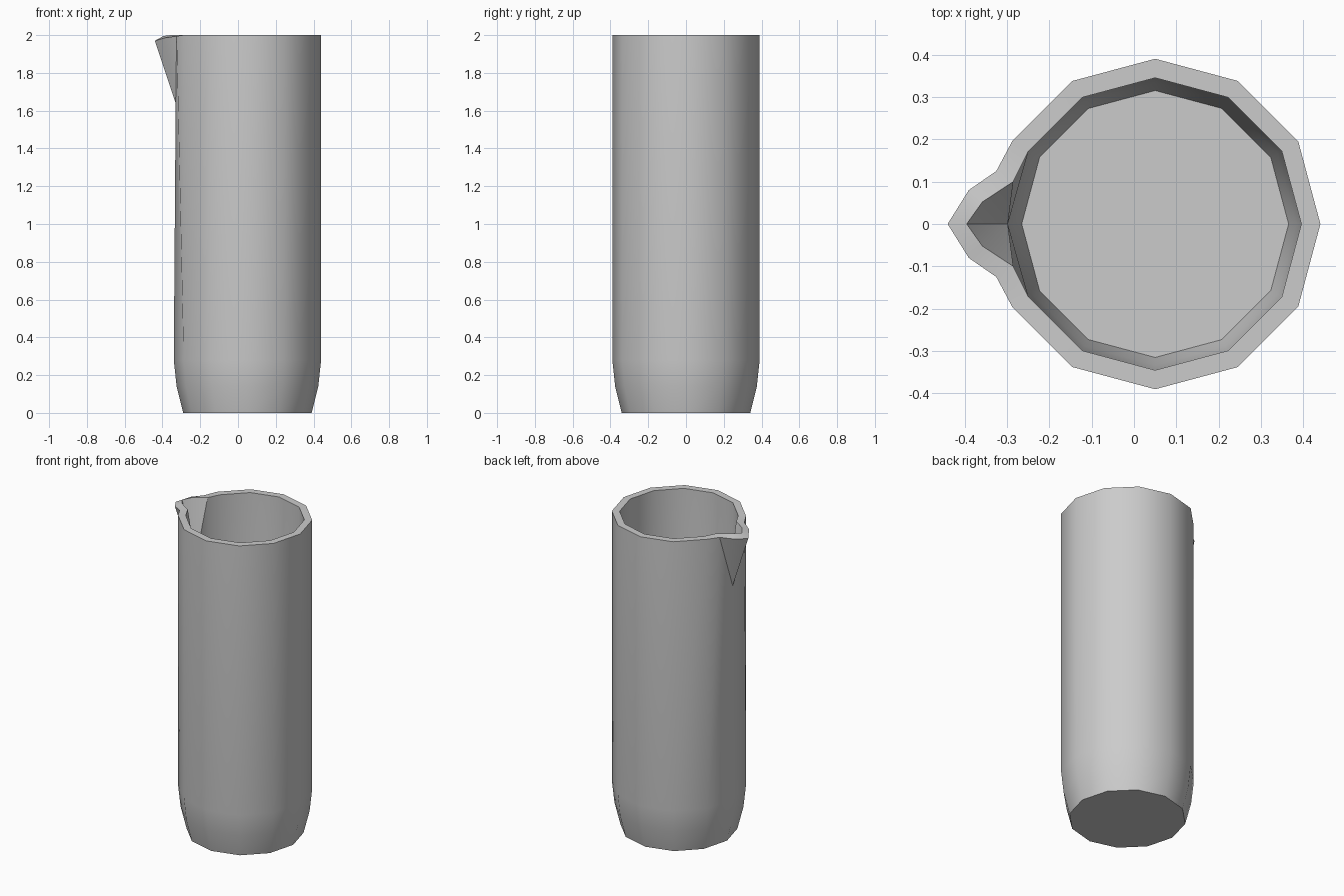
import bpy, bmesh, math

if "Cube" in bpy.data.objects:
    bpy.data.objects.remove(bpy.data.objects["Cube"])

SIDES, CX = 12, 0.05
bm = bmesh.new()


def ring(r, z):
    return [bm.verts.new((CX + r * math.cos(math.tau * k / SIDES),
                          r * math.sin(math.tau * k / SIDES), z)) for k in range(SIDES)]


def skin(profile, r_top, low, lip):
    """Twelve-sided wall with closed bottom and a pinched spout; returns its rim loop."""
    rows = [ring(r, z) for r, z in profile]
    bm.faces.new(rows[0])
    for a, b in zip(rows, rows[1:]):
        for k in range(SIDES):
            n = (k + 1) % SIDES
            bm.faces.new((a[k], a[n], b[n], b[k]))

    # tall straight wall, leaving out the spout column (k = 6)
    base, top = rows[-1], ring(r_top, 2.0)
    bm.verts.remove(top[6])
    for k in range(SIDES):
        n = (k + 1) % SIDES
        if 6 not in (k, n):
            bm.faces.new((base[k], base[n], top[n], top[k]))

    # spout: lip points fan out from one low point on the wall
    s = bm.verts.new(low)
    pts = lip + [(x, -y, z) for x, y, z in reversed(lip[:-1])]
    p = [bm.verts.new(c) for c in pts]
    for a, b in zip(p, p[1:]):
        bm.faces.new((s, b, a))
    for side, end in ((5, p[0]), (7, p[-1])):
        bm.faces.new((base[side], base[6], s))
        bm.faces.new((base[side], s, end))
        bm.faces.new((base[side], end, top[side]))
    return top[:6] + p + top[7:]


# outer and inner surfaces of the glass
outer = skin([(0.34, 0), (0.375, 0.14), (0.39, 0.28)], 0.39, (-0.33, 0, 1.64),
             [(-0.325, 0.125, 1.995), (-0.39, 0.08, 1.985), (-0.44, 0, 1.97)])
inner = skin([(0.315, 0.05), (0.333, 0.15), (0.345, 0.28)], 0.345, (-0.298, 0, 1.64),
             [(-0.285, 0.10, 2.0), (-0.358, 0.052, 2.0), (-0.395, 0, 1.995)])

# rim joining the two
for i in range(len(outer)):
    j = (i + 1) % len(outer)
    bm.faces.new((outer[i], outer[j], inner[j], inner[i]))

bmesh.ops.recalc_face_normals(bm, faces=bm.faces)
mesh = bpy.data.meshes.new("beaker")
bm.to_mesh(mesh)
bm.free()
beaker = bpy.data.objects.new("beaker", mesh)
bpy.context.collection.objects.link(beaker)
bpy.context.view_layer.objects.active = beaker
beaker.select_set(True)
bpy.ops.object.shade_smooth_by_angle(angle=math.radians(40))
